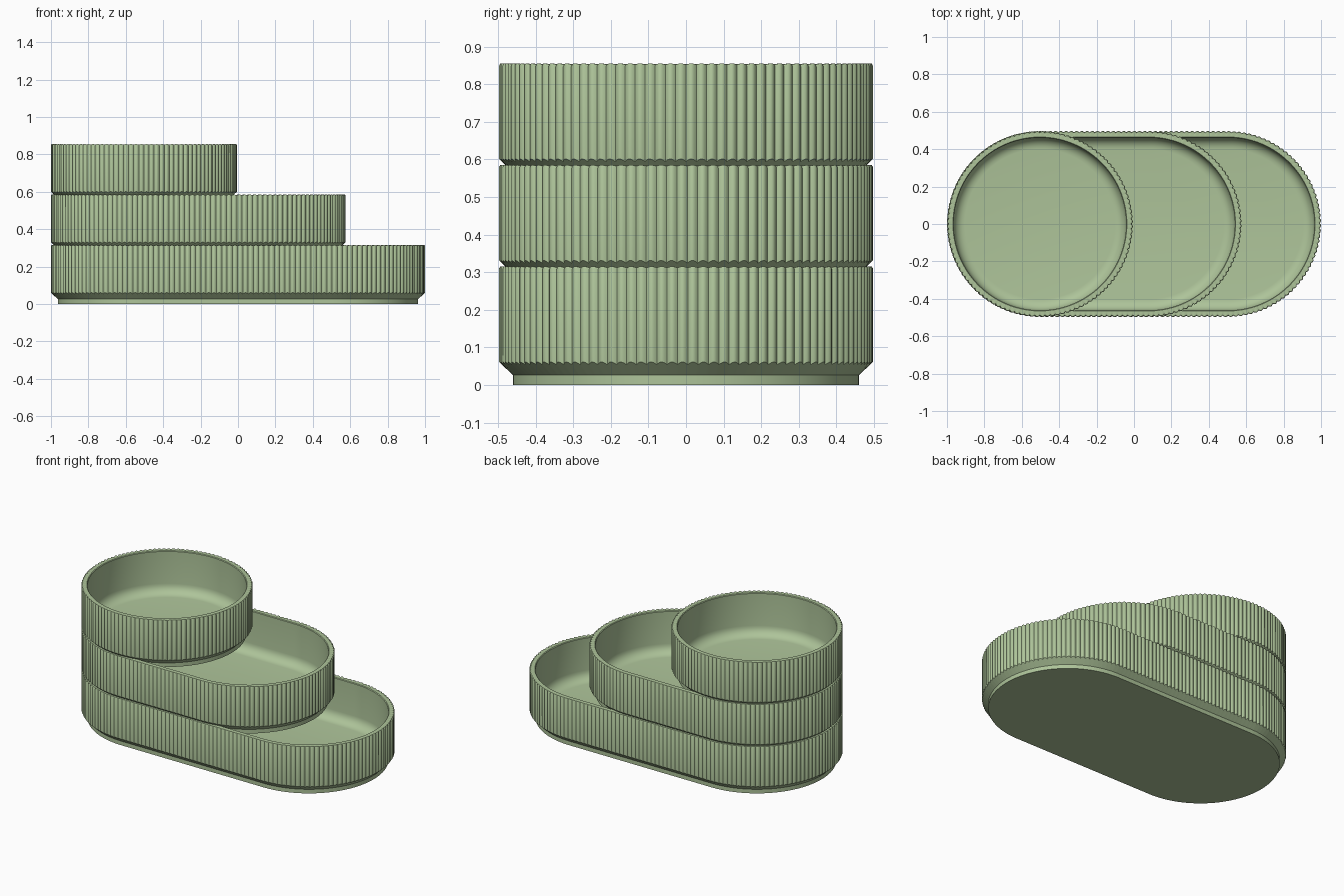
import bpy, bmesh, math

if "Cube" in bpy.data.objects:
    bpy.data.objects.remove(bpy.data.objects["Cube"])

R = 0.497          # outer radius of the rounded ends
CX = -1 + R        # shared centre of the left ends
H = 0.315          # tray height
DEPTH = 0.007      # flute depth
PITCH = 0.028      # flute spacing
STEPS = 8          # points per flute

sage = bpy.data.materials.new("sage_green")
sage.diffuse_color = (0.42, 0.55, 0.32, 1)
sage.use_nodes = True
sage.node_tree.nodes["Principled BSDF"].inputs["Base Color"].default_value = sage.diffuse_color


def stadium(straight):
    """Points, outward normals and groove depth round a capsule outline."""
    total = 2 * math.pi * R + 2 * straight
    flutes = round(total / PITCH)
    n = flutes * STEPS
    half = math.pi * R
    out = []
    for i in range(n):
        s = total * i / n
        if s < half:                                   # right end
            a, x0 = -math.pi / 2 + s / R, straight
        elif s < half + straight:                      # back side
            a, x0 = math.pi / 2, straight - (s - half)
        elif s < 2 * half + straight:                  # left end
            a, x0 = math.pi / 2 + (s - half - straight) / R, 0
        else:                                          # front side
            a, x0 = 1.5 * math.pi, s - 2 * half - straight
        groove = DEPTH * (1 - abs(math.sin(math.pi * i / STEPS)))
        out.append((x0, math.cos(a), math.sin(a), groove))
    return out


# Cross-section: inset, height, share of groove in inset, share in height
fillet_r, floor_z, wall = 0.06, 0.045, 0.036
profile = [
    (0.037, 0.0, 0, 0), (0.037, 0.026, 0, 0),          # foot
    (0.0, 0.061, 1, -1),                               # chamfer to flutes
    (0.0, H - 0.005, 1, -0.5), (0.003, H, 1, -0.5),    # fluted wall, top edge
    (0.014, H - 0.001, 0, 0), (wall - 0.004, H - 0.001, 0, 0),
    (wall, H - 0.005, 0, 0),                           # rim
]
for k in range(7):                                     # inner fillet
    t = math.pi / 2 * k / 6
    profile.append((wall + fillet_r * (1 - math.cos(t)),
                    floor_z + fillet_r * (1 - math.sin(t)), 0, 0))


def tray(name, x_max, z0):
    outline = stadium(max(0, x_max + 1 - 2 * R))
    bm = bmesh.new()
    rings = []
    for inset, z, gi, gz in profile:
        rings.append([bm.verts.new((CX + x0 + nx * (R - inset - gi * g),
                                    ny * (R - inset - gi * g),
                                    z0 + z + gz * g))
                      for x0, nx, ny, g in outline])
    n = len(outline)
    for a, b in zip(rings, rings[1:]):
        for i in range(n):
            j = (i + 1) % n
            bm.faces.new((a[i], a[j], b[j], b[i]))
    bm.faces.new(rings[0][::-1])                       # underside
    bm.faces.new(rings[-1])                            # floor
    me = bpy.data.meshes.new(name)
    bm.to_mesh(me)
    bm.free()
    ob = bpy.data.objects.new(name, me)
    bpy.context.collection.objects.link(ob)
    me.materials.append(sage)
    bpy.ops.object.select_all(action='DESELECT')
    ob.select_set(True)
    bpy.context.view_layer.objects.active = ob
    bpy.ops.object.shade_smooth_by_angle(angle=math.radians(35))


# Three nested trays, each foot sitting inside the rim below
tray("long_tray", 1.0, 0.0)
tray("medium_tray", 0.575, 0.27)
tray("round_tray", -1 + 2 * R, 0.54)
